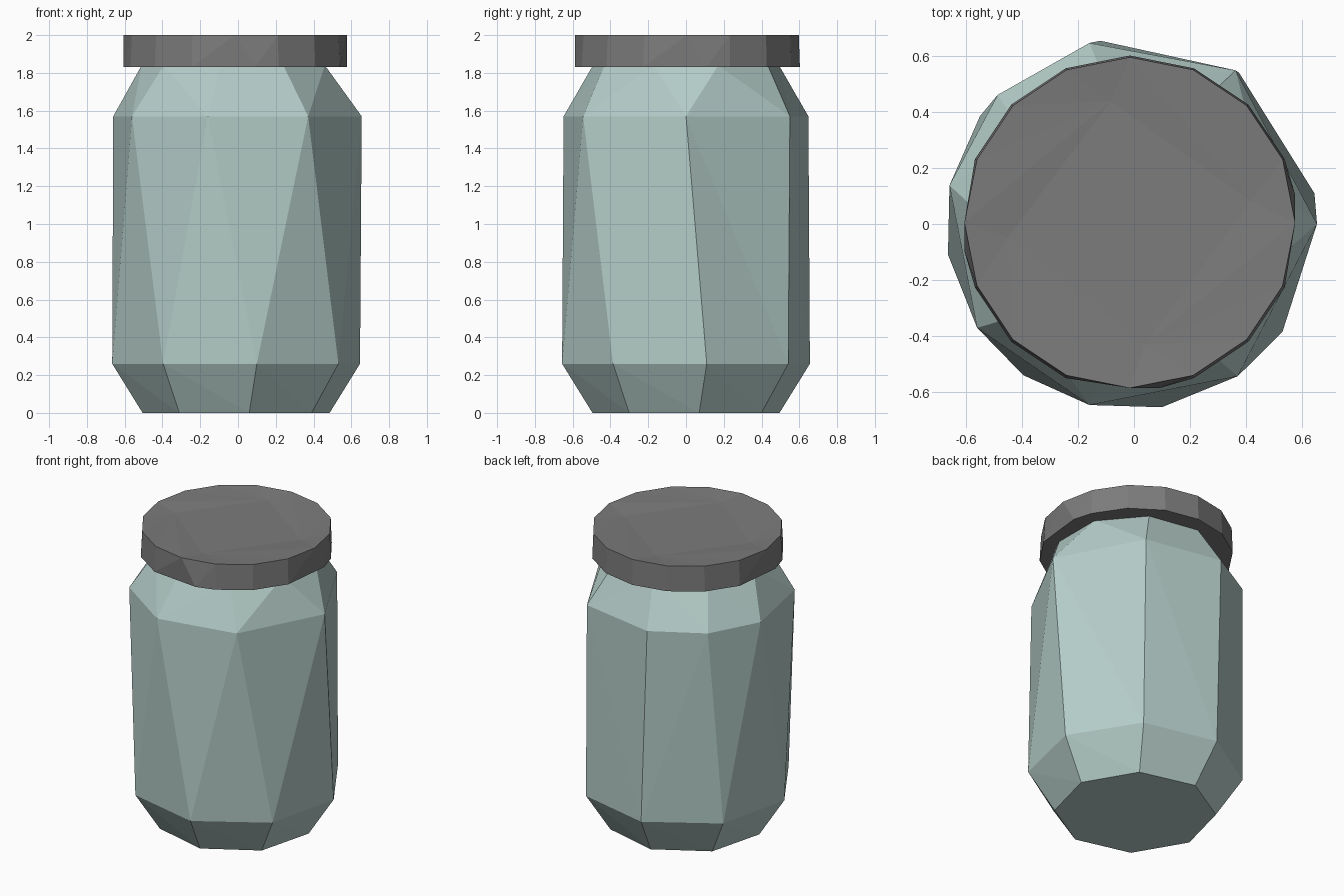
import bpy, bmesh, math

if "Cube" in bpy.data.objects:
    bpy.data.objects.remove(bpy.data.objects["Cube"])


def material(name, rgb):
    m = bpy.data.materials.new(name)
    m.diffuse_color = (*rgb, 1)
    m.use_nodes = True
    m.node_tree.nodes["Principled BSDF"].inputs["Base Color"].default_value = m.diffuse_color
    return m


def ring(bm, angles, r, z, cx=-0.01, cy=0.0):
    verts = [bm.verts.new((cx + r * math.cos(math.radians(a)),
                           cy + r * math.sin(math.radians(a)), z)) for a in angles]
    return angles, verts


def zip_rings(bm, low, high):
    """Triangulate between two rings, always advancing to the nearer next angle."""
    (aa, av), (ba, bv) = low, high
    n, m = len(av), len(bv)
    aa, ba = list(aa) + [aa[0] + 360], list(ba) + [ba[0] + 360]
    i = j = 0
    while i < n or j < m:
        if j == m or (i < n and aa[i + 1] < ba[j + 1]):
            bm.faces.new((av[i % n], av[(i + 1) % n], bv[j % m]))
            i += 1
        else:
            bm.faces.new((av[i % n], bv[(j + 1) % m], bv[j % m]))
            j += 1


def shell(name, rings, mat):
    """rings: (angles, radius, z, cx, cy), bottom to top, capped at both ends."""
    bm = bmesh.new()
    made = [ring(bm, *r) for r in rings]
    for lo, hi in zip(made, made[1:]):
        zip_rings(bm, lo, hi)
    bm.faces.new(made[0][1][::-1])
    bm.faces.new(made[-1][1])
    bmesh.ops.recalc_face_normals(bm, faces=bm.faces)
    me = bpy.data.meshes.new(name)
    bm.to_mesh(me)
    bm.free()
    me.materials.append(mat)
    ob = bpy.data.objects.new(name, me)
    bpy.context.collection.objects.link(ob)
    return ob


glass = material("pale_teal_glass", (0.46, 0.61, 0.58))
metal = material("grey_lid", (0.2, 0.2, 0.2))

# Jar body: foot, lower wall, uneven shoulder, neck
shell("jar_body", [
    ([8 + 45 * k for k in range(8)], 0.5, 0.0),
    ([9.5 + 45 * k for k in range(8)], 0.665, 0.26),
    ([0, 55.8, 103, 136, 168, 214, 257, 305], 0.665, 1.57),
    ([-20 + 40 * k for k in range(9)], 0.5, 1.84),
], glass)

# Lid: slightly flared skirt and a shallow dished top
top = [22.5 * k for k in range(16)]
skirt = [{0: 10, 180: 190, 270: 280}.get(a, a) for a in top]
shell("lid", [
    (skirt, 0.6, 1.83, -0.015, 0.003),
    (top, 0.592, 2.0, -0.015, 0.005),
    ([10, 99, 187, 277], 0.44, 1.985, -0.015, 0.005),
], metal)
